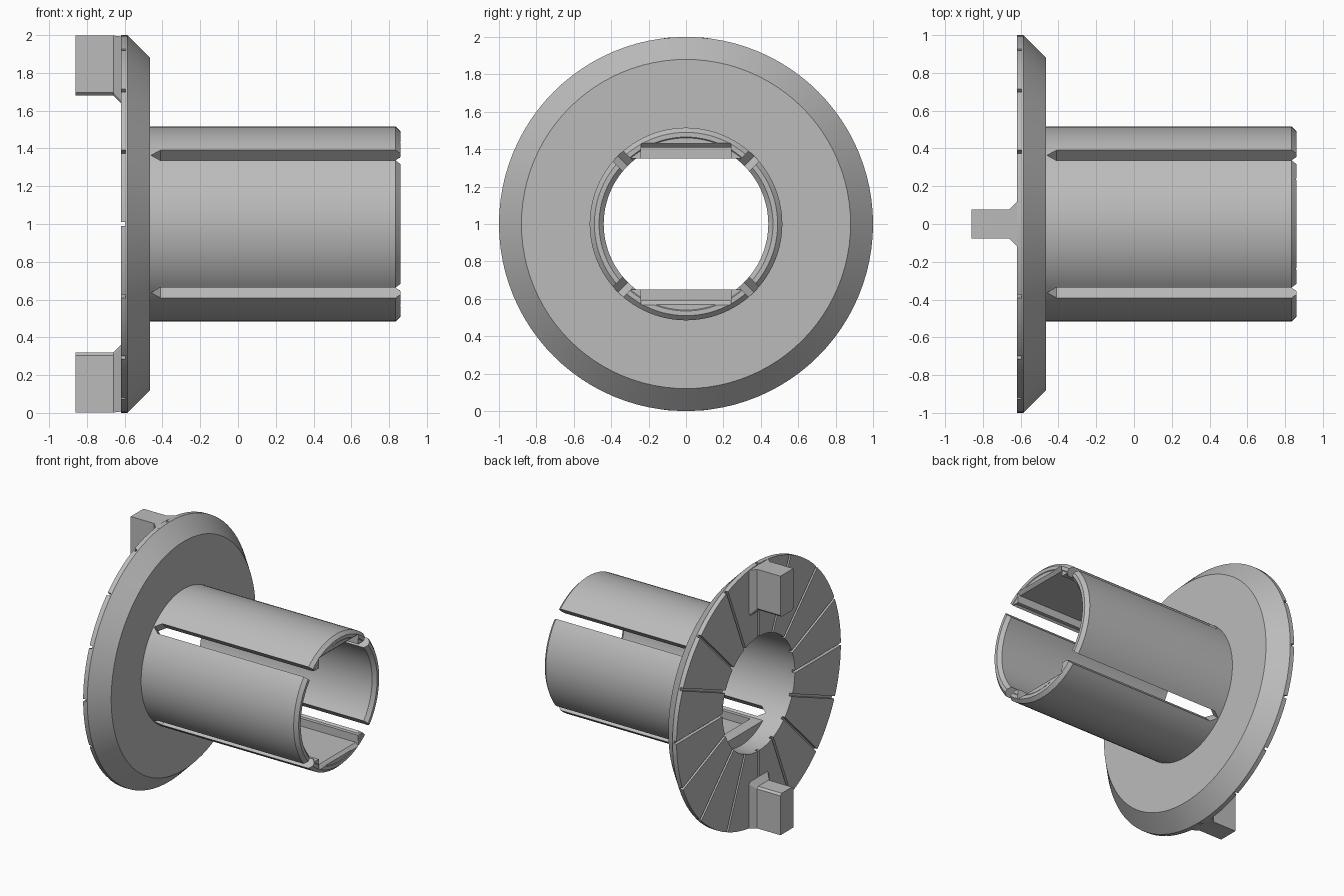
import bpy
import bmesh
from math import sin, cos, pi, asin, radians
from mathutils import Matrix, Vector

cube = bpy.data.objects.get("Cube")
if cube:
    bpy.data.objects.remove(cube, do_unlink=True)

grey = bpy.data.materials.new("plain_grey")
grey.use_nodes = True
COLOUR = (0.5, 0.5, 0.5, 1)
grey.diffuse_color = COLOUR
grey.node_tree.nodes["Principled BSDF"].inputs["Base Color"].default_value = COLOUR

AXIS = Matrix.Translation((0, 0, 1))     # the sleeve axis runs along x at z = 1
BORE, TUBE = 0.44, 0.515
FACE, BACK, TIP = -0.465, -0.62, 0.86    # flange front, flange rear, sleeve end


def spin(angle):
    return Matrix.Rotation(angle, 4, "X")


def loft(bm, rings, turn=Matrix(), closed=False):
    """Bridge equal rings of points; cap the ends unless the rings form a loop."""
    rows = [[bm.verts.new(turn @ Vector(p)) for p in ring] for ring in rings]
    n = len(rows[0])
    pairs = list(zip(rows, rows[1:]))
    if closed:
        pairs.append((rows[-1], rows[0]))
    else:
        bm.faces.new(rows[0])
        bm.faces.new(rows[-1])
    for a, b in pairs:
        for i in range(n):
            j = (i + 1) % n
            bm.faces.new((a[i], a[j], b[j], b[i]))


def finish(name, bm):
    bmesh.ops.recalc_face_normals(bm, faces=bm.faces)
    mesh = bpy.data.meshes.new(name)
    bm.transform(AXIS)
    bm.to_mesh(mesh)
    bm.free()
    mesh.materials.append(grey)
    ob = bpy.data.objects.new(name, mesh)
    bpy.context.collection.objects.link(ob)
    return ob


def combine(target, tool, operation):
    """Apply a boolean and discard the tool object."""
    mod = target.modifiers.new("combine", "BOOLEAN")
    mod.operation, mod.solver, mod.object = operation, "EXACT", tool
    bpy.context.view_layer.update()
    graph = bpy.context.evaluated_depsgraph_get()
    mesh = bpy.data.meshes.new_from_object(target.evaluated_get(graph))
    target.modifiers.clear()
    target.data = mesh
    bpy.data.objects.remove(tool, do_unlink=True)


def smooth(ob):
    bpy.ops.object.select_all(action="DESELECT")
    ob.select_set(True)
    bpy.context.view_layer.objects.active = ob
    bpy.ops.object.shade_smooth_by_angle(angle=radians(25))


# Flange and sleeve turned from one profile of (x, radius)
profile = [(BACK, BORE), (BACK, 1), (-0.585, 1), (FACE, 0.88), (FACE, TUBE),
           (TIP - 0.025, TUBE), (TIP, TUBE - 0.025), (TIP, BORE + 0.025), (TIP - 0.025, BORE)]
STEPS = 96
bm = bmesh.new()
loft(bm, [[(x, r * cos(a), r * sin(a)) for x, r in profile]
          for a in (2 * pi * i / STEPS for i in range(STEPS))], closed=True)
body = finish("flanged_sleeve", bm)

# Flat-bottomed thickening inside the upper and lower arms
bm = bmesh.new()
start = asin(0.35 / 0.46)
arc = [start + (pi - 2 * start) * i / 20 for i in range(21)]
for turn in (0, pi):
    loft(bm, [[(x, 0.46 * cos(a), 0.46 * sin(a)) for a in arc]
              for x in (FACE - 0.005, TIP - 0.003)], spin(turn))
combine(body, finish("arm_inserts", bm), "UNION")

# Long pockets in the thickened arms, flared at the sleeve end
bm = bmesh.new()
pocket = [(-0.38, 0.3), (0.9, 0.3), (0.9, 0.47), (TIP - 0.025, 0.41), (-0.38, 0.41)]
for turn in (0, pi):
    loft(bm, [[(x, y, z) for x, z in pocket] for y in (-0.24, 0.24)], spin(turn))
combine(body, finish("pockets", bm), "DIFFERENCE")

# Four pointed slots that split the sleeve into arms
bm = bmesh.new()
slot = [(FACE + 0.005, 0), (-0.41, 0.039), (0.9, 0.039), (0.9, -0.039), (-0.41, -0.039)]
for i in range(4):
    loft(bm, [[(x, y, z) for x, y in slot] for z in (0.3, 0.6)], spin(pi / 4 + i * pi / 2))
combine(body, finish("slots", bm), "DIFFERENCE")

# Radial grooves on the rear of the flange
bm = bmesh.new()
for i in range(16):
    loft(bm, [[(x, y, z) for x, y in ((-0.7, -0.01), (-0.596, -0.01),
                                      (-0.596, 0.01), (-0.7, 0.01))]
              for z in (0.4, 1.1)], spin(i * pi / 8))
combine(body, finish("grooves", bm), "DIFFERENCE")
smooth(body)


# Two rear lugs with flared feet
def lug_section(x, half, inner, outer):
    c = 0.015
    return [(x, -half, outer), (x, -half, inner + c), (x, -half + c, inner),
            (x, half - c, inner), (x, half, inner + c), (x, half, outer)]


for name, turn in (("upper_lug", 0), ("lower_lug", pi)):
    bm = bmesh.new()
    loft(bm, [lug_section(-TIP, 0.078, 0.68, 0.998),
              lug_section(-0.66, 0.078, 0.68, 0.998),
              lug_section(BACK, 0.118, 0.64, 0.993),
              lug_section(BACK + 0.03, 0.118, 0.64, 0.993)], spin(turn))
    smooth(finish(name, bm))
